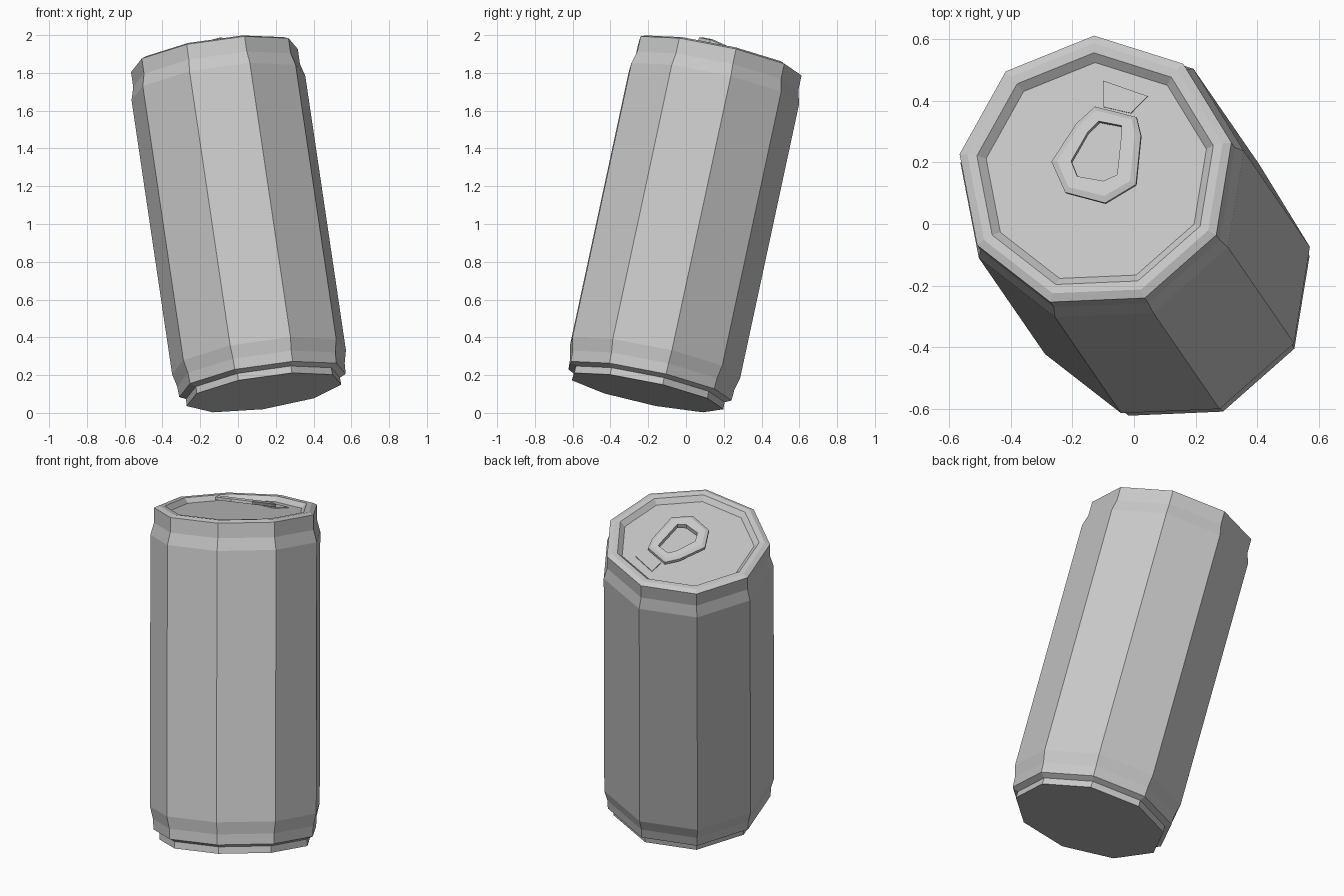
import bpy
import bmesh
import math
from mathutils import Matrix, Vector

cube = bpy.data.objects.get("Cube")
if cube:
    bpy.data.objects.remove(cube, do_unlink=True)

SIDES = 9

# Frame of the leaning can: origin at the rim centre, z along the axis
axis = Vector((-0.148, 0.215, 1)).normalized()
back = Vector((-0.013, 0.978, -0.21))
back = (back - axis * back.dot(axis)).normalized()
side = back.cross(axis)
LEAN = Matrix.Translation((-0.124, 0.169, 1.882)) @ Matrix((side, back, axis)).transposed().to_4x4()

# Bare metal
metal = bpy.data.materials.new("grey_metal")
metal.use_nodes = True
grey = (0.58, 0.58, 0.58, 1)
metal.diffuse_color = grey
metal.node_tree.nodes["Principled BSDF"].inputs["Base Color"].default_value = grey


def add_object(name, bm):
    bmesh.ops.recalc_face_normals(bm, faces=bm.faces)
    mesh = bpy.data.meshes.new(name)
    bm.to_mesh(mesh)
    bm.free()
    mesh.materials.append(metal)
    mesh.transform(LEAN)
    obj = bpy.data.objects.new(name, mesh)
    bpy.context.collection.objects.link(obj)
    return obj


def loft(name, rings, closed=False):
    """Join rings of points with quads; cap the ends or close into a loop."""
    bm = bmesh.new()
    loops = [[bm.verts.new(p) for p in ring] for ring in rings]
    pairs = list(zip(loops, loops[1:]))
    if closed:
        pairs.append((loops[-1], loops[0]))
    else:
        bm.faces.new(loops[0])
        bm.faces.new(loops[-1])
    for low, high in pairs:
        for i in range(len(low)):
            j = (i + 1) % len(low)
            bm.faces.new((low[i], low[j], high[j], high[i]))
    return add_object(name, bm)


def polygon(radius, z):
    angles = [2 * math.pi * i / SIDES for i in range(SIDES)]
    return [(radius * math.sin(a), radius * math.cos(a), z) for a in angles]


# Can: base ring, groove, foot, body, shoulder, rim and sunken lid
profile = [
    (0.42, -1.833), (0.418, -1.795), (0.452, -1.778), (0.455, -1.72),
    (0.472, -1.65), (0.472, -0.15), (0.453, -0.083), (0.453, 0),
    (0.425, 0.012), (0.394, 0.01), (0.367, -0.016),
]
loft("can_body", [polygon(r, z) for r, z in profile])

# Pull tab: ring lifted at its front end, bevelled round the top
outer = [(0, 0.217), (0.137, 0.174), (0.153, 0.109), (0.14, -0.061),
         (0.04, -0.121), (-0.092, -0.078), (-0.139, 0.031), (-0.06, 0.161)]
hole = [(0.015, 0.163), (0.091, 0.144), (0.091, 0.12), (0.079, -0.027),
        (0.034, -0.046), (-0.052, -0.026), (-0.073, 0.028), (-0.02, 0.127)]


def tab_ring(blend, drop):
    ring = []
    for a, b in zip(outer, hole):
        x, y = Vector(a).lerp(Vector(b), blend)
        ring.append((x, y, 0.06 - 0.22 * y - drop))
    return ring


sections = [(0, 0.026), (0, 0.01), (0.3, 0), (1, 0), (1, 0.026)]
loft("pull_tab", [tab_ring(t, d) for t, d in sections], closed=True)

# Opening panel: thin plate on the lid
panel = [(0.026, 0.305), (0.172, 0.247), (0.116, 0.193), (0.025, 0.218)]
loft("opening_panel", [[(x, y, z) for x, y in panel] for z in (-0.018, -0.011)])
